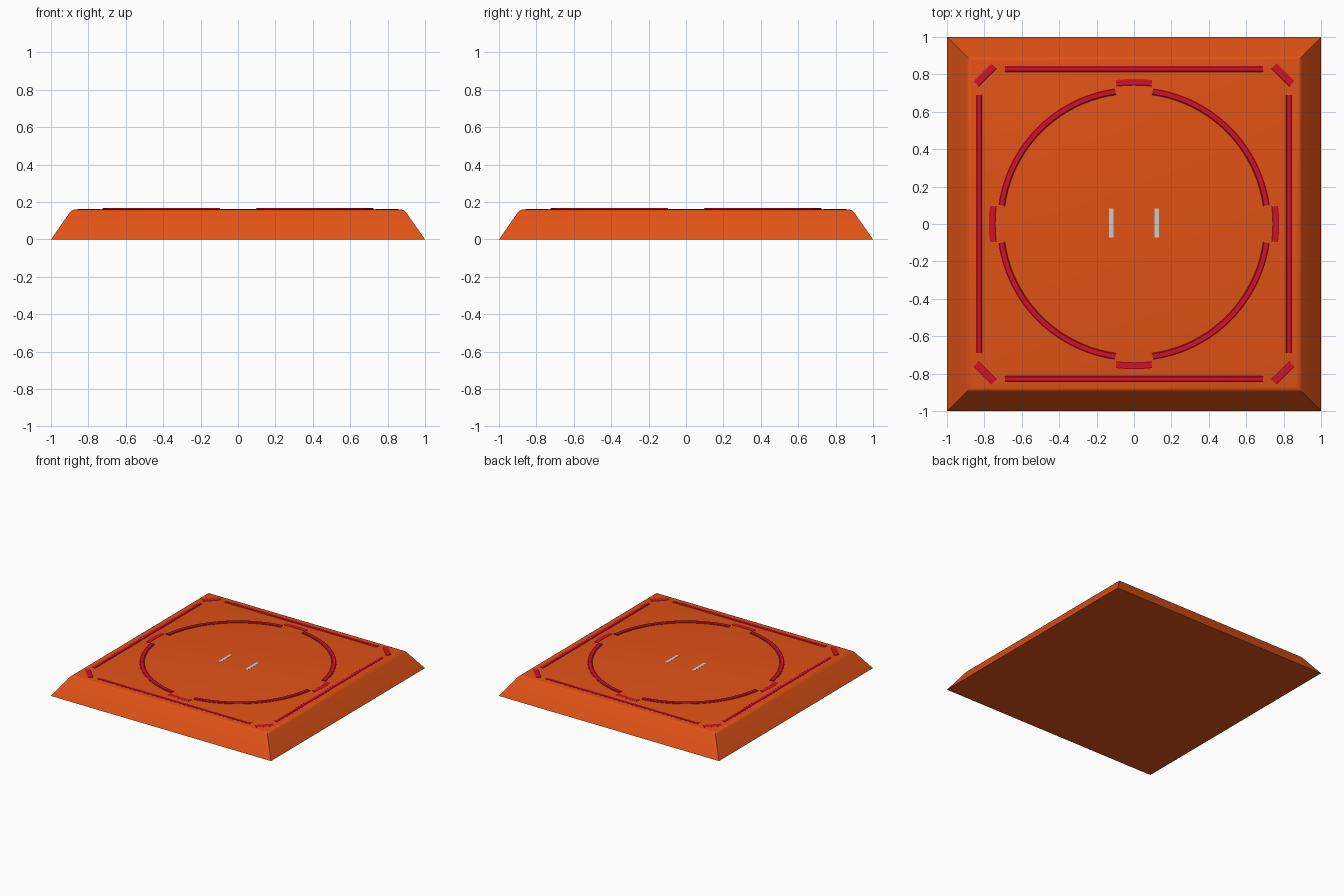
import bpy, bmesh
from math import radians, sin, cos, pi

if "Cube" in bpy.data.objects:
    bpy.data.objects.remove(bpy.data.objects["Cube"])

TOP = 0.16


def material(name, color):
    m = bpy.data.materials.new(name)
    m.diffuse_color = color
    m.use_nodes = True
    m.node_tree.nodes["Principled BSDF"].inputs["Base Color"].default_value = m.diffuse_color
    return m


ORANGE = material("orange", (0.75, 0.085, 0.008, 1))
RED = material("red", (0.62, 0.006, 0.024, 1))


def finish(name, bm, mat=None):
    bmesh.ops.recalc_face_normals(bm, faces=bm.faces[:])
    me = bpy.data.meshes.new(name)
    bm.to_mesh(me)
    bm.free()
    ob = bpy.data.objects.new(name, me)
    bpy.context.collection.objects.link(ob)
    if mat:
        me.materials.append(mat)
    bpy.ops.object.select_all(action='DESELECT')
    ob.select_set(True)
    bpy.context.view_layer.objects.active = ob
    bpy.ops.object.shade_smooth_by_angle(angle=radians(30))
    return ob


def strip(name, rail_a, rail_b, top, edge=0.3):
    """Raised strip between two rails, with softened top edges."""
    bm = bmesh.new()
    bottom = TOP - 0.01
    shoulder = bottom + (top - bottom) * 0.75
    rings = []
    for (ax, ay), (bx, by) in zip(rail_a, rail_b):
        dx, dy = (bx - ax) * edge * 0.5, (by - ay) * edge * 0.5
        section = [(ax, ay, bottom), (ax, ay, shoulder), (ax + dx, ay + dy, top),
                   (bx - dx, by - dy, top), (bx, by, shoulder), (bx, by, bottom)]
        rings.append([bm.verts.new(p) for p in section])
    for r, s in zip(rings, rings[1:]):
        for i in range(6):
            j = (i + 1) % 6
            bm.faces.new((r[i], r[j], s[j], s[i]))
    bm.faces.new(rings[0])
    bm.faces.new(rings[-1])
    return finish(name, bm, RED)


def arc(name, r0, r1, start, end, steps, top):
    angles = [radians(start + (end - start) * i / steps) for i in range(steps + 1)]
    rails = [[(r * cos(a), r * sin(a)) for a in angles] for r in (r0, r1)]
    return strip(name, rails[0], rails[1], top)


def bar(name, cx, cy, length, width, angle, top):
    u = (cos(angle) * length / 2, sin(angle) * length / 2)
    v = (-sin(angle) * width / 2, cos(angle) * width / 2)
    a = [(cx + s * u[0] - v[0], cy + s * u[1] - v[1]) for s in (-1, 1)]
    b = [(cx + s * u[0] + v[0], cy + s * u[1] + v[1]) for s in (-1, 1)]
    return strip(name, a, b, top)


# sloped square base with rounded top rim
bm = bmesh.new()
bmesh.ops.create_cube(bm, size=2)
for v in bm.verts:
    upper = v.co.z > 0
    v.co.z = TOP if upper else 0
    if upper:
        v.co.x *= 0.888
        v.co.y *= 0.888
rim = [e for e in bm.edges if all(v.co.z > 0.1 for v in e.verts)]
bmesh.ops.bevel(bm, geom=rim, offset=0.018, segments=3, profile=0.5, affect='EDGES')
finish("base", bm, ORANGE)

# floor markings repeated on the four sides
for k in range(4):
    q = 90 * k
    a = radians(q)
    arc(f"ring_arc_{k}", 0.697, 0.733, q + 8, q + 82, 20, 0.167)
    arc(f"ring_outer_tab_{k}", 0.742, 0.776, q - 7.2, q + 7.2, 6, 0.164)
    bar(f"border_bar_{k}", 0.828 * cos(a), 0.828 * sin(a), 1.38, 0.031, a + pi / 2, 0.164)
    d = a + pi / 4
    bar(f"corner_bar_{k}", 1.127 * cos(d), 1.127 * sin(d), 0.135, 0.04, d + pi / 2, 0.164)

# two pale start lines in the centre
for side, x in (("left", -0.122), ("right", 0.122)):
    bm = bmesh.new()
    bmesh.ops.create_cube(bm, size=1)
    for v in bm.verts:
        v.co = (x + v.co.x * 0.024, 0.006 + v.co.y * 0.156, TOP - 0.004 + v.co.z * 0.01)
    finish(f"start_line_{side}", bm)
